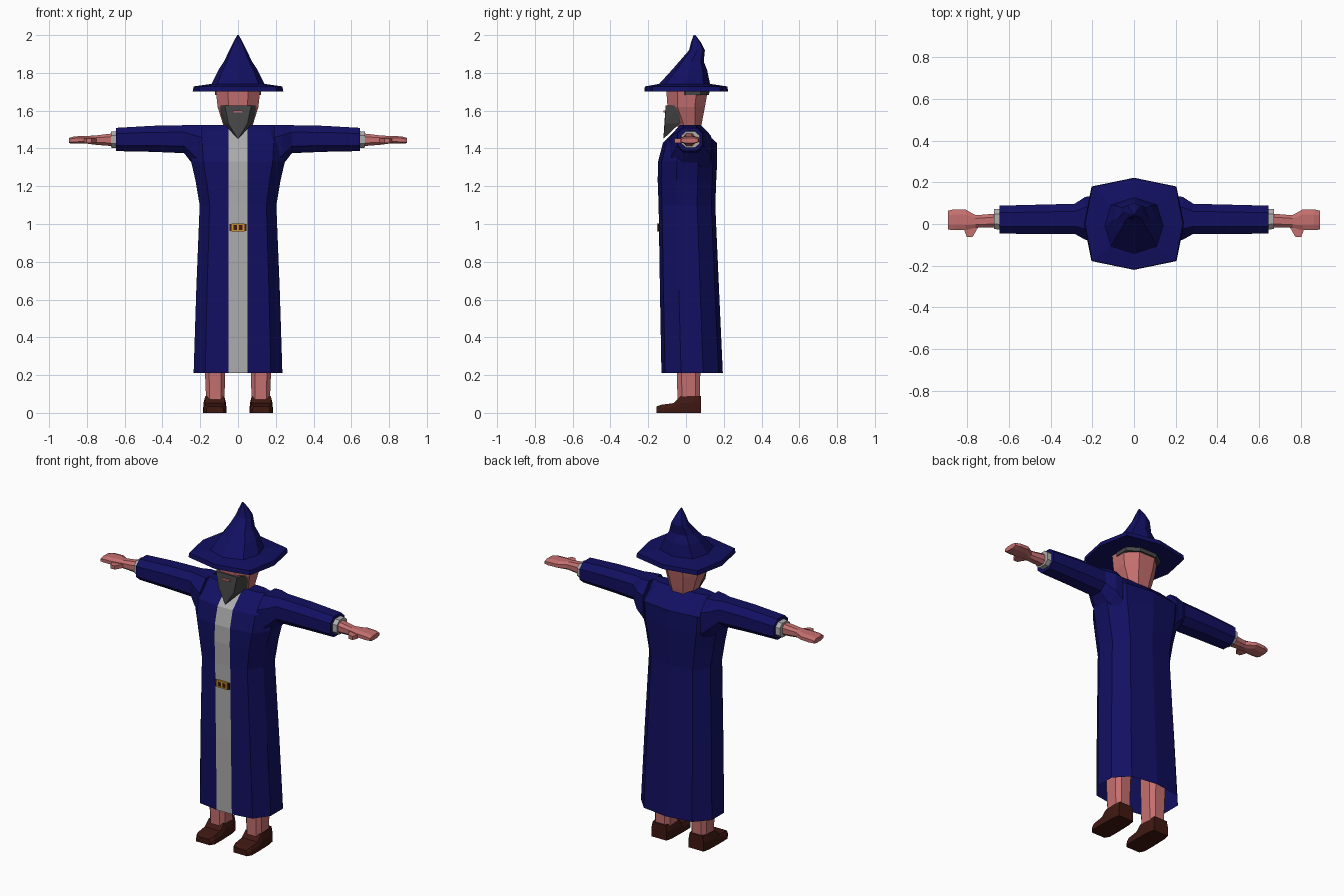
import bpy, bmesh

if "Cube" in bpy.data.objects:
    bpy.data.objects.remove(bpy.data.objects["Cube"])


def material(name, r, g, b):
    m = bpy.data.materials.new(name)
    m.diffuse_color = (r, g, b, 1)
    m.use_nodes = True
    m.node_tree.nodes["Principled BSDF"].inputs["Base Color"].default_value = m.diffuse_color
    return m


NAVY = material("navy_cloth", .006, .005, .12)
LIGHT = material("light_cloth", .42, .42, .42)
SKIN = material("skin", .56, .16, .16)
HAIR = material("dark_grey_hair", .065, .065, .065)
LEATHER = material("leather", .05, .009, .006)
GOLD = material("gold", .65, .3, .02)


def finish(name, bm, mats, mirror=False):
    bmesh.ops.recalc_face_normals(bm, faces=bm.faces)
    me = bpy.data.meshes.new(name)
    bm.to_mesh(me)
    bm.free()
    ob = bpy.data.objects.new(name, me)
    bpy.context.collection.objects.link(ob)
    for m in mats:
        me.materials.append(m)
    if mirror:
        ob.modifiers.new("mirror", 'MIRROR')
    return ob


def loft(name, rings, mats, mirror=False, start=True, end=True, pick=None):
    """Skin closed rings of equal length; pick(i) chooses a material per side."""
    bm = bmesh.new()
    vs = [[bm.verts.new(p) for p in r] for r in rings]
    n = len(vs[0])
    for a, b in zip(vs, vs[1:]):
        for i in range(n):
            f = bm.faces.new((a[i], a[(i + 1) % n], b[(i + 1) % n], b[i]))
            f.material_index = pick(i) if pick else 0
    if start:
        bm.faces.new(vs[0])
    if end:
        bm.faces.new(vs[-1])
    return finish(name, bm, mats, mirror)


def hull(name, pts, mat, mirror=False):
    bm = bmesh.new()
    for p in pts:
        bm.verts.new(p)
    bmesh.ops.convex_hull(bm, input=bm.verts)
    bmesh.ops.dissolve_limit(bm, angle_limit=.02, verts=bm.verts, edges=bm.edges)
    return finish(name, bm, [mat], mirror)


def boxes(name, spans, mat):
    bm = bmesh.new()
    for x0, x1, y0, y1, z0, z1 in spans:
        for v in bmesh.ops.create_cube(bm, size=1)["verts"]:
            v.co = ((x0 + x1) / 2 + v.co.x * (x1 - x0),
                    (y0 + y1) / 2 + v.co.y * (y1 - y0),
                    (z0 + z1) / 2 + v.co.z * (z1 - z0))
    return finish(name, bm, [mat])


def octagon(u0, u1, v0, v1, c=.27):
    """Chamfered rectangle in 2D."""
    du, dv = (u1 - u0) * c, (v1 - v0) * c
    return [(u0 + du, v0), (u1 - du, v0), (u1, v0 + dv), (u1, v1 - dv),
            (u1 - du, v1), (u0 + du, v1), (u0, v1 - dv), (u0, v0 + dv)]


def flat_ring(z, u0, u1, v0, v1, c=.27):
    return [(u, v, z) for u, v in octagon(u0, u1, v0, v1, c)]


def arm_ring(x, y0, y1, z0, z1, c=.25):
    return [(x, u, v) for u, v in octagon(y0, y1, z0, z1, c)]


def point_ring(z, w, y0, y1, kx=.78, ky=.74):
    """Eight-sided ring with points to the front, back and sides."""
    cy, h = (y0 + y1) / 2, (y1 - y0) / 2
    return [(x * w, cy + y * h, z) for x, y in
            ((0, -1), (kx, -ky), (1, 0), (kx, ky), (0, 1), (-kx, ky), (-1, 0), (-kx, -ky))]


# robe body, with the light front panel
def robe_ring(z, w, yf, yb):
    half = [(0, 0), (.05, 0), (.74 * w, .06), (w, .32), (w, .68), (.68 * w, .93), (0, 1)]
    pts = half + [(-x, f) for x, f in half[-2:0:-1]]
    return [(x, yf + (yb - yf) * f, z) for x, f in pts]


robe = [(.21, .235, -.13, .195), (.65, .221, -.138, .175), (1.1, .203, -.145, .155),
        (1.23, .225, -.15, .16), (1.33, .248, -.148, .165), (1.43, .255, -.122, .163),
        (1.5, .23, -.05, .085), (1.523, .2, -.02, .06)]
loft("robe", [robe_ring(*r) for r in robe], [NAVY, LIGHT], start=False,
     pick=lambda i: 1 if i in (0, 11) else 0)

# sleeves, cuffs and hands
loft("sleeves", [arm_ring(.19, -.09, .135, 1.26, 1.523), arm_ring(.235, -.075, .13, 1.31, 1.524),
                 arm_ring(.285, -.047, .097, 1.375, 1.523), arm_ring(.45, -.048, .093, 1.382, 1.52),
                 arm_ring(.645, -.046, .088, 1.386, 1.509)], [NAVY], True)
loft("cuffs", [arm_ring(.63, -.028, .074, 1.402, 1.492),
               arm_ring(.673, -.024, .072, 1.404, 1.49)], [LIGHT], True)
loft("hands", [arm_ring(.66, -.016, .05, 1.412, 1.48), arm_ring(.76, -.018, .042, 1.42, 1.468),
               arm_ring(.81, -.03, .07, 1.427, 1.466), arm_ring(.865, -.03, .07, 1.425, 1.464),
               arm_ring(.894, -.026, .064, 1.428, 1.456)], [SKIN], True)
hull("thumbs", [(x, y, z) for z in (1.43, 1.452) for x, y in
                ((.745, -.01), (.765, -.045), (.775, -.062), (.803, -.062), (.815, -.03), (.8, 0))],
     SKIN, True)

# head and neck
loft("head", [flat_ring(1.45, -.06, .06, -.02, .065), flat_ring(1.53, -.08, .08, -.05, .083),
              flat_ring(1.62, -.108, .108, -.098, .1), flat_ring(1.73, -.12, .12, -.106, .12)], [SKIN])
loft("hair_band", [flat_ring(1.684, -.121, .121, -.05, .122), flat_ring(1.715, -.124, .124, -.05, .126)],
     [HAIR])

# beard and mouth
hull("beard", [(s * x, y, z) for s in (-1, 1) for x, y, z in
               ((.103, -.04, 1.627), (.07, -.108, 1.627), (.078, -.03, 1.535),
                (.05, -.112, 1.53), (0, -.12, 1.45))], HAIR)
boxes("mouth", [(-.025, .025, -.118, -.1, 1.59, 1.602)], SKIN)

# hat: brim and bent crown
brim = [point_ring(1.705, .12, -.11, .125), point_ring(1.702, .24, -.22, .222, .85, .81),
        point_ring(1.728, .235, -.218, .22, .85, .81)]
crown = [(1.742, .14, -.142, .127), (1.815, .104, -.075, .112), (1.86, .074, -.036, .094),
         (1.92, .046, .016, .1), (1.96, .026, .026, .08), (2.0, .004, .04, .05)]
loft("hat", brim + [point_ring(*r) for r in crown], [NAVY])

# belt and buckle
boxes("belt", [(-.046, .046, -.149, -.135, .962, 1.0)], LEATHER)
boxes("buckle", [(s * .03 - .005, s * .03 + .005, -.153, -.14, .96, 1.002) for s in (-1, 0, 1)] +
      [(-.035, .035, -.153, -.14, z, z + .008) for z in (.96, .994)], GOLD)

# legs and shoes
loft("legs", [flat_ring(.05, .072, .168, -.045, .072, .2), flat_ring(.22, .068, .175, -.048, .076, .2),
              flat_ring(.5, .06, .18, -.05, .09, .2)], [SKIN], True)


def shoe_ring(y, w, z1):
    cx = .123
    return [(cx - w, y, 0), (cx + w, y, 0), (cx + w, y, z1 * .6), (cx + w * .85, y, z1),
            (cx - w * .85, y, z1), (cx - w, y, z1 * .6)]


loft("shoes", [shoe_ring(.08, .05, .09), shoe_ring(.04, .058, .09), shoe_ring(-.03, .06, .086),
               shoe_ring(-.065, .061, .052), shoe_ring(-.13, .06, .043), shoe_ring(-.156, .045, .034)],
     [LEATHER], True)
